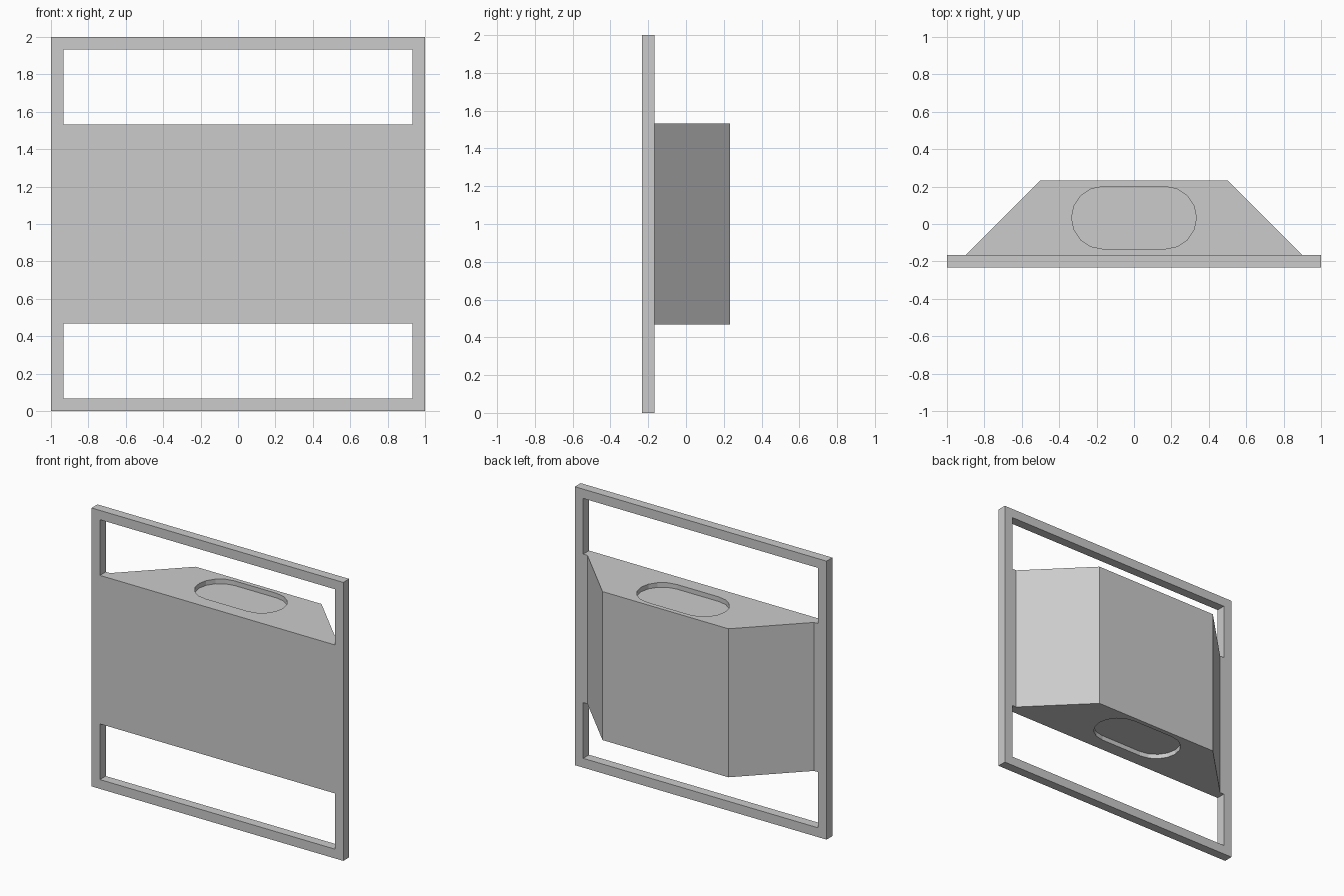
import bpy, bmesh, math
from mathutils import Vector

cube = bpy.data.objects.get("Cube")
if cube:
    bpy.data.objects.remove(cube, do_unlink=True)

grey = bpy.data.materials.new("light grey")
grey.use_nodes = True
GREY = (0.6, 0.6, 0.6, 1)
grey.diffuse_color = GREY
grey.node_tree.nodes["Principled BSDF"].inputs["Base Color"].default_value = GREY

BAR = 0.0667            # frame bar width and depth
FRONT, BACK = -0.2333, 0.2333
SEAM = FRONT + BAR      # plane between frame and body
LOW, HIGH = 0.4667, 1.5333
RECESS = 0.0333


def finish(name, bm):
    bmesh.ops.recalc_face_normals(bm, faces=bm.faces)
    mesh = bpy.data.meshes.new(name)
    bm.to_mesh(mesh)
    bm.free()
    mesh.materials.append(grey)
    obj = bpy.data.objects.new(name, mesh)
    bpy.context.collection.objects.link(obj)
    return obj


def prism(name, outline, direction):
    """Extrude a flat outline along a direction."""
    bm = bmesh.new()
    face = bm.faces.new([bm.verts.new(p) for p in outline])
    ext = bmesh.ops.extrude_face_region(bm, geom=[face])
    verts = [v for v in ext["geom"] if isinstance(v, bmesh.types.BMVert)]
    bmesh.ops.translate(bm, verts=verts, vec=Vector(direction))
    return finish(name, bm)


def cut(target, cutter):
    mod = target.modifiers.new("cut", 'BOOLEAN')
    mod.operation = 'DIFFERENCE'
    mod.solver = 'EXACT'
    mod.object = cutter
    bpy.context.view_layer.objects.active = target
    bpy.ops.object.modifier_apply(modifier=mod.name)
    bpy.data.objects.remove(cutter, do_unlink=True)


def rectangle(x, y, z0, z1):
    return [(-x, y, z0), (x, y, z0), (x, y, z1), (-x, y, z1)]


# Front panel with an open window above and below its middle band
panel = prism("front_panel", rectangle(1, FRONT, 0, 2), (0, BAR, 0))
for z0, z1 in ((BAR, LOW), (HIGH, 2 - BAR)):
    cut(panel, prism("window_cutter", rectangle(1 - BAR, FRONT - 0.1, z0, z1), (0, 0.3, 0)))

# Tapered body behind the panel
body = prism("tapered_body",
             [(-0.9, SEAM, LOW), (0.9, SEAM, LOW), (0.5, BACK, LOW), (-0.5, BACK, LOW)],
             (0, 0, HIGH - LOW))

# Shallow rounded recesses in the top and bottom of the body
radius, steps = 0.1667, 8
for z in (HIGH - RECESS, LOW - RECESS):
    outline = []
    for side in (1, -1):
        for i in range(steps + 1):
            a = math.pi * (i / steps - 0.5)
            outline.append((side * (radius + radius * math.cos(a)),
                            0.0333 + side * radius * math.sin(a), z))
    cut(body, prism("recess_cutter", outline, (0, 0, 2 * RECESS)))
